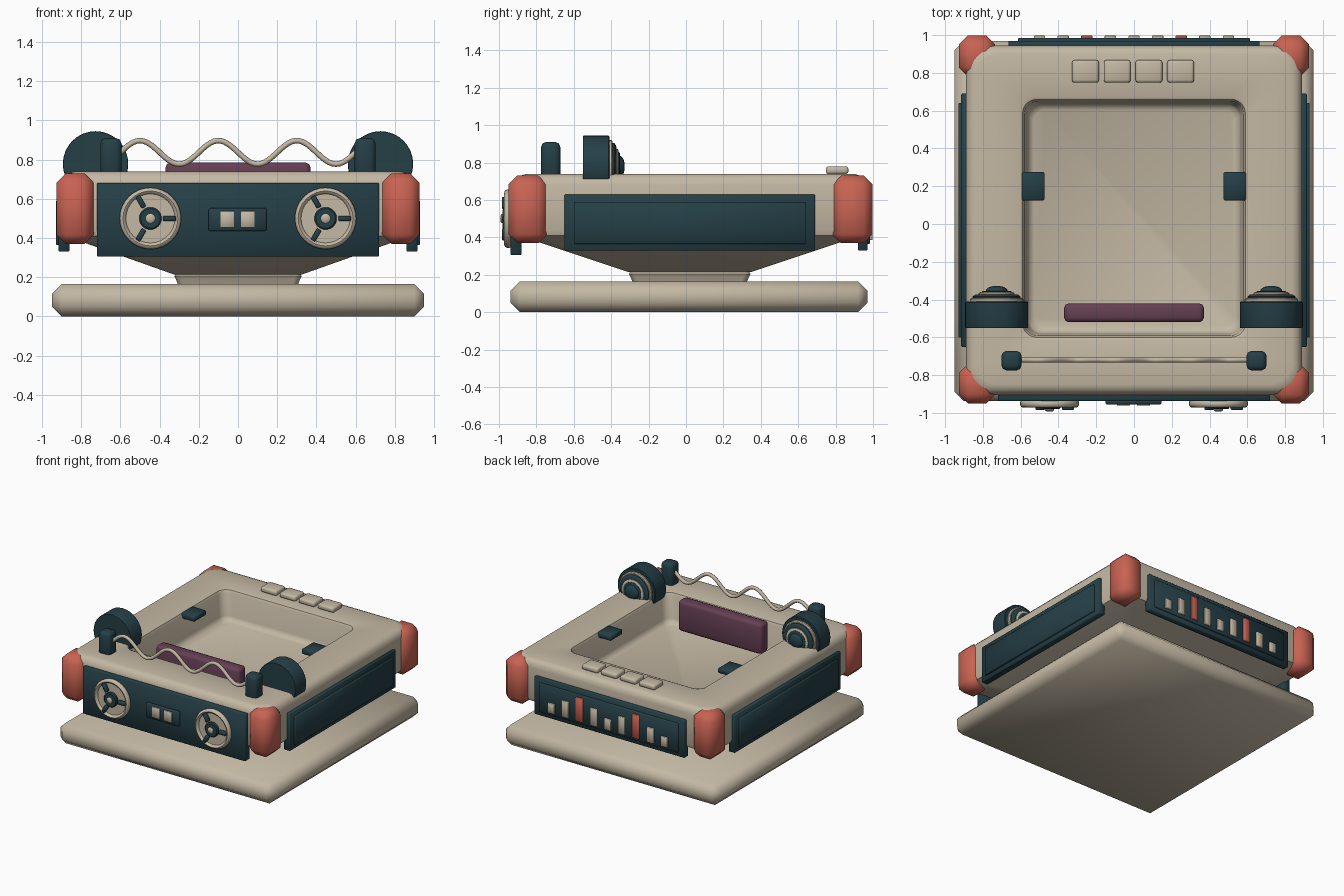
import bpy, bmesh, math
from mathutils import Matrix, Vector

if "Cube" in bpy.data.objects:
    bpy.data.objects.remove(bpy.data.objects["Cube"])


def material(name, rgb):
    m = bpy.data.materials.new(name)
    m.diffuse_color = (*rgb, 1)
    m.use_nodes = True
    m.node_tree.nodes["Principled BSDF"].inputs["Base Color"].default_value = m.diffuse_color
    return m


BEIGE = material("warm_beige", (0.55, 0.48, 0.37))
TEAL = material("dark_teal", (0.018, 0.05, 0.062))
RED = material("coral_red", (0.58, 0.125, 0.085))
PLUM = material("plum", (0.13, 0.05, 0.088))


def finish(bm, name, mat, angle=50):
    bmesh.ops.recalc_face_normals(bm, faces=bm.faces)
    me = bpy.data.meshes.new(name)
    bm.to_mesh(me)
    bm.free()
    for p in me.polygons:
        p.use_smooth = True
    me.set_sharp_from_angle(angle=math.radians(angle))
    me.materials.append(mat)
    ob = bpy.data.objects.new(name, me)
    bpy.context.collection.objects.link(ob)
    return ob


def box(name, mat, x, y, z, bevel=0.0, segs=1):
    """Box from (min, max) ranges with optional bevelled edges."""
    bm = bmesh.new()
    bmesh.ops.create_cube(bm, size=1)
    for v in bm.verts:
        v.co = Vector([(r[0] + r[1]) / 2 + c * (r[1] - r[0]) for c, r in zip(v.co, (x, y, z))])
    if bevel:
        bmesh.ops.bevel(bm, geom=bm.edges[:], offset=bevel, segments=segs,
                        profile=0.5, affect='EDGES')
    return finish(bm, name, mat)


def lathe(name, mat, profile, x, z, n=32):
    """Revolve (radius, y) points around a y-parallel axis, capping both ends."""
    bm = bmesh.new()
    rings = [[bm.verts.new((x + r * math.cos(math.tau * i / n), y,
                            z + r * math.sin(math.tau * i / n))) for i in range(n)]
             for r, y in profile]
    for a, b in zip(rings, rings[1:]):
        for i in range(n):
            bm.faces.new((a[i], a[(i + 1) % n], b[(i + 1) % n], b[i]))
    bm.faces.new(rings[0])
    bm.faces.new(rings[-1])
    return finish(bm, name, mat, 40)


def loft(name, mat, sections, segs=6):
    """Loft rounded rectangles (half x, half y, corner radius, centre y, z)."""
    bm = bmesh.new()
    rings = []
    for hx, hy, r, cy, z in sections:
        ring = []
        for q, (sx, sy) in enumerate(((1, 1), (-1, 1), (-1, -1), (1, -1))):
            for i in range(segs + 1):
                a = math.pi / 2 * (q + i / segs)
                ring.append(bm.verts.new((sx * (hx - r) + r * math.cos(a),
                                          cy + sy * (hy - r) + r * math.sin(a), z)))
        rings.append(ring)
    n = len(rings[0])
    for a, b in zip(rings, rings[1:]):
        for i in range(n):
            bm.faces.new((a[i], a[(i + 1) % n], b[(i + 1) % n], b[i]))
    bm.faces.new(rings[0])
    bm.faces.new(rings[-1])
    return finish(bm, name, mat, 40)


# Base slab and short neck
box("base_slab", BEIGE, (-0.95, 0.95), (-0.938, 0.97), (0, 0.165), 0.05)
loft("neck", BEIGE, [(0.305, 0.305, 0.03, 0.02, 0.16), (0.315, 0.315, 0.03, 0.02, 0.185),
                     (0.325, 0.325, 0.03, 0.02, 0.205), (0.315, 0.315, 0.03, 0.02, 0.225)])

# Hull: flared underside, straight sides, rounded rim and sunken basin
loft("hull", BEIGE, [
    (0.33, 0.33, 0.03, 0.02, 0.215), (0.88, 0.915, 0.10, 0.02, 0.41),
    (0.89, 0.925, 0.12, 0.02, 0.435), (0.89, 0.925, 0.12, 0.02, 0.68),
    (0.882, 0.917, 0.12, 0.022, 0.71), (0.862, 0.90, 0.12, 0.023, 0.732),
    (0.835, 0.875, 0.12, 0.025, 0.74),
    (0.605, 0.645, 0.08, 0.03, 0.74), (0.59, 0.63, 0.075, 0.03, 0.734),
    (0.58, 0.62, 0.07, 0.03, 0.715), (0.565, 0.61, 0.07, 0.03, 0.54),
    (0.555, 0.60, 0.065, 0.03, 0.515), (0.53, 0.575, 0.06, 0.03, 0.50)])

# Corner bumpers
for side, sx in (("left", -1), ("right", 1)):
    xs = sorted((sx * 0.735, sx * 0.927))
    box(f"front_{side}_bumper", RED, xs, (-0.95, -0.74), (0.37, 0.73), 0.048)
    box(f"back_{side}_bumper", RED, xs, (0.78, 0.998), (0.37, 0.73), 0.048)

# Front, side and back panels
box("front_panel", TEAL, (-0.72, 0.72), (-0.937, -0.88), (0.305, 0.68), 0.004)
for side, sx in (("left", -1), ("right", 1)):
    box(f"{side}_panel", TEAL, sorted((sx * 0.86, sx * 0.915)), (-0.65, 0.69), (0.33, 0.63), 0.004)
    box(f"{side}_panel_inset", TEAL, sorted((sx * 0.90, sx * 0.93)), (-0.60, 0.64), (0.365, 0.59), 0.004)
box("back_panel", TEAL, (-0.665, 0.665), (0.92, 0.97), (0.33, 0.63), 0.004)
box("back_panel_inset", TEAL, (-0.615, 0.615), (0.95, 0.985), (0.365, 0.595), 0.004)

# Level bars on the back panel, two of them red
for i, h in enumerate((0.08, 0.13, 0.19, 0.14, 0.09, 0.14, 0.19, 0.12, 0.08)):
    x = 0.5 - 0.125 * i
    box(f"level_bar_{i + 1}", RED if i in (2, 6) else BEIGE, (x - 0.03, x + 0.03),
        (0.975, 0.997), (0.385, 0.385 + h), 0.003)

# Front reels: dish with raised rim, hub, pin and three spokes
for side, sx in (("left", -1), ("right", 1)):
    cx, cz = sx * 0.447, 0.5
    lathe(f"{side}_reel", BEIGE, [
        (0.145, -0.93), (0.155, -0.94), (0.157, -0.955), (0.15, -0.968), (0.14, -0.972),
        (0.13, -0.966), (0.125, -0.955), (0.02, -0.955)], cx, cz)
    lathe(f"{side}_reel_hub", TEAL, [(0.057, -0.95), (0.057, -0.974), (0.05, -0.98)], cx, cz, 24)
    lathe(f"{side}_reel_pin", BEIGE, [(0.024, -0.975), (0.024, -0.986), (0.016, -0.992)], cx, cz, 16)
    for k in range(3):
        ob = box(f"{side}_reel_spoke_{k + 1}", TEAL, (0.065, 0.13), (-0.984, -0.95), (-0.013, 0.013), 0.004)
        ob.data.transform(Matrix.Translation((cx, 0, cz)) @ Matrix.Rotation(-math.tau * k / 3, 4, 'Y'))

# Small display between the reels
box("display_frame", TEAL, (-0.15, 0.145), (-0.955, -0.93), (0.435, 0.552), 0.006)
for name, x in (("left", -0.09), ("right", 0.015)):
    box(f"display_{name}_window", BEIGE, (x, x + 0.07), (-0.961, -0.95), (0.455, 0.537), 0.002)

# Push buttons along the back rim
for i in range(4):
    x = -0.257 + 0.168 * i
    box(f"button_{i + 1}", BEIGE, (x - 0.071, x + 0.071), (0.748, 0.868), (0.738, 0.78), 0.014, 2)

# Clips over the basin edge and the plum cushion
for side, sx in (("left", -1), ("right", 1)):
    box(f"{side}_clip", TEAL, sorted((sx * 0.473, sx * 0.598)), (0.125, 0.275), (0.695, 0.735), 0.006)
box("cushion", PLUM, (-0.37, 0.37), (-0.52, -0.42), (0.54, 0.785), 0.025, 2)

# Round speakers facing the basin
for side, sx in (("left", -1), ("right", 1)):
    cx, cz = sx * 0.727, 0.778
    lathe(f"{side}_speaker_drum", TEAL, [(0.165, -0.55), (0.167, -0.545), (0.167, -0.415),
                                         (0.162, -0.41)], cx, cz)
    lathe(f"{side}_speaker_outer_ring", BEIGE, [(0.142, -0.42), (0.142, -0.398), (0.135, -0.392)], cx, cz)
    lathe(f"{side}_speaker_cone", TEAL, [(0.127, -0.40), (0.127, -0.385), (0.115, -0.374),
                                         (0.1, -0.372)], cx, cz)
    lathe(f"{side}_speaker_inner_ring", BEIGE, [(0.095, -0.38), (0.095, -0.366), (0.085, -0.36)], cx, cz)
    lathe(f"{side}_speaker_mid_ring", TEAL, [(0.079, -0.37), (0.079, -0.358), (0.072, -0.354)], cx, cz)
    lathe(f"{side}_speaker_dome", TEAL, [(0.06, -0.36), (0.055, -0.345), (0.04, -0.334),
                                         (0.015, -0.328)], cx, cz, 24)

# Cable posts
for side, sx in (("left", -1), ("right", 1)):
    box(f"{side}_cable_post", TEAL, sorted((sx * 0.595, sx * 0.702)), (-0.775, -0.672),
        (0.71, 0.91), 0.027, 2)

# Wavy cable strung between the posts
curve = bpy.data.curves.new("wavy_cable", 'CURVE')
curve.dimensions = '3D'
curve.bevel_depth = 0.014
curve.bevel_resolution = 2
curve.use_fill_caps = True
spline = curve.splines.new('POLY')
count = 73
spline.points.add(count - 1)
for i, p in enumerate(spline.points):
    x = -0.62 + 1.24 * i / (count - 1)
    p.co = (x, -0.72, 0.837 + 0.06 * math.cos(math.tau * (x + 0.1) / 0.4), 1)
curve.materials.append(BEIGE)
spline.use_smooth = True
bpy.context.collection.objects.link(bpy.data.objects.new("wavy_cable", curve))
